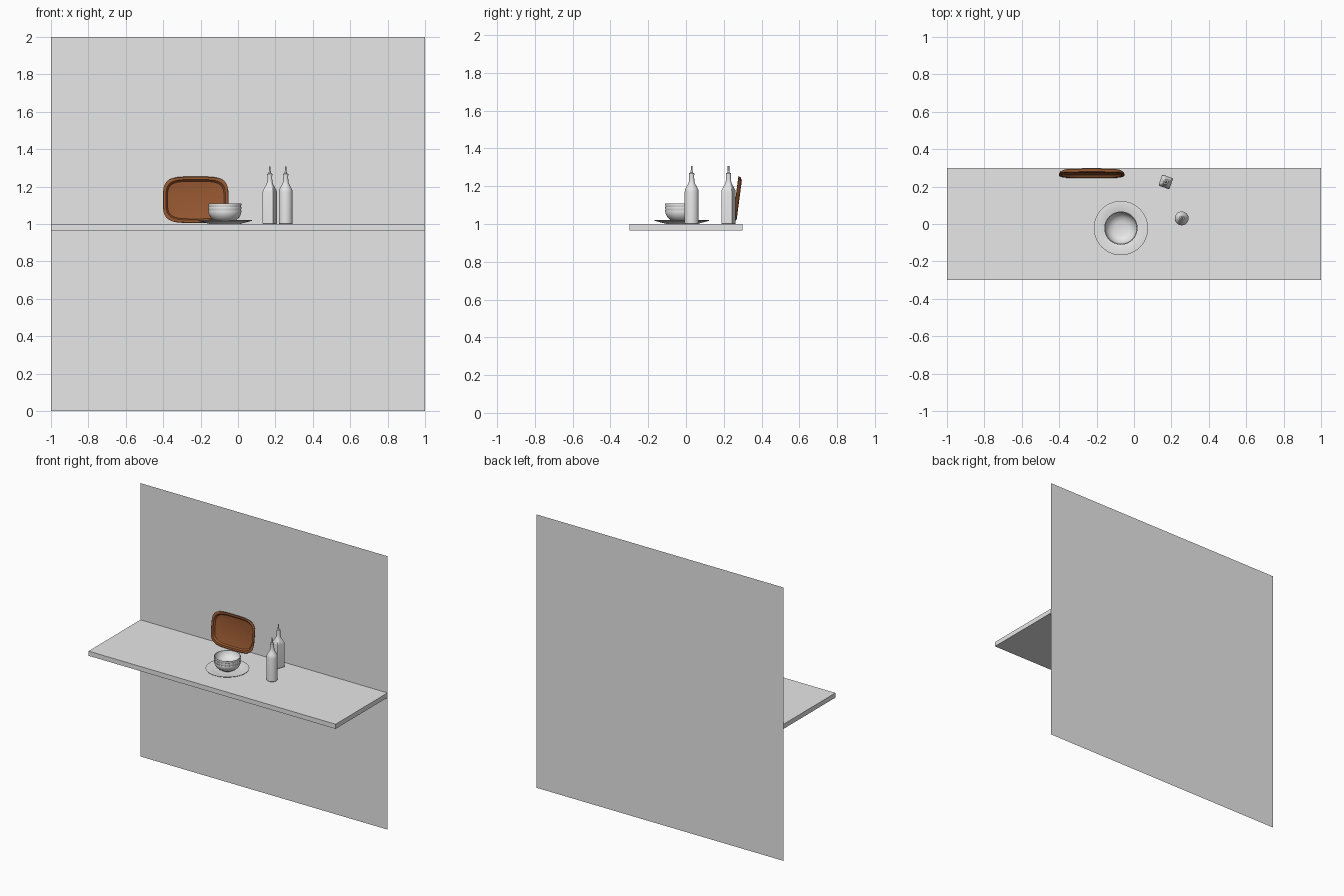
import bpy, bmesh, math
from mathutils import Matrix, Vector

cube = bpy.data.objects.get("Cube")
if cube:
    bpy.data.objects.remove(cube, do_unlink=True)


def material(name, rgb):
    m = bpy.data.materials.new(name)
    m.use_nodes = True
    m.diffuse_color = (*rgb, 1)
    m.node_tree.nodes["Principled BSDF"].inputs["Base Color"].default_value = (*rgb, 1)
    return m


GREY = material("light grey", (0.8, 0.8, 0.8))
BROWN = material("brown wood", (0.30, 0.095, 0.03))


def finish(name, bm, mat, matrix=Matrix(), smooth=True):
    bmesh.ops.recalc_face_normals(bm, faces=bm.faces)
    mesh = bpy.data.meshes.new(name)
    bm.to_mesh(mesh)
    bm.free()
    mesh.materials.append(mat)
    ob = bpy.data.objects.new(name, mesh)
    bpy.context.collection.objects.link(ob)
    ob.matrix_world = matrix
    if smooth:
        bpy.ops.object.select_all(action="DESELECT")
        ob.select_set(True)
        bpy.context.view_layer.objects.active = ob
        bpy.ops.object.shade_smooth_by_angle(angle=math.radians(35))
    return ob


def loft(name, rings, mat, matrix=Matrix(), steps=48):
    """Stack closed rings of (half width, half depth, height, squareness)."""
    bm = bmesh.new()
    loops = []
    for a, b, z, power in rings:
        loop = []
        for i in range(steps):
            t = math.tau * i / steps
            c, s = math.cos(t), math.sin(t)
            k = (abs(c) ** power + abs(s) ** power) ** (-1 / power)
            loop.append(bm.verts.new((a * c * k, b * s * k, z)))
        loops.append(loop)
    for lo, hi in zip(loops, loops[1:]):
        for i in range(steps):
            j = (i + 1) % steps
            bm.faces.new((lo[i], lo[j], hi[j], hi[i]))
    bm.faces.new(loops[0])
    bm.faces.new(loops[-1])
    return finish(name, bm, mat, matrix)


def lathe(name, profile, mat, place):
    return loft(name, [(r, r, z, 2) for r, z in profile], mat, Matrix.Translation(place))


# Wall sheet
bm = bmesh.new()
bmesh.ops.create_grid(bm, x_segments=1, y_segments=1, size=1)
finish("wall", bm, GREY, Matrix.Translation((0, 0.3, 1)) @ Matrix.Rotation(math.pi / 2, 4, "X"), False)

# Shelf board
bm = bmesh.new()
bmesh.ops.create_cube(bm, size=1, matrix=Matrix.Diagonal((2, 0.6, 0.034, 1)))
finish("shelf", bm, GREY, Matrix.Translation((0, 0, 0.983)), False)

# Plate with a wide shallow rim
DISH = Vector((-0.07, -0.022, 1))
lathe("plate", [(0.08, 0), (0.095, 0.004), (0.144, 0.017), (0.145, 0.02),
                (0.142, 0.021), (0.095, 0.009), (0.08, 0.007)], GREY, DISH)

# Stack of bowls, each nested in the one below
bowl = [(0.04, 0), (0.043, 0.004), (0.062, 0.013), (0.077, 0.027), (0.085, 0.042), (0.089, 0.06),
        (0.088, 0.063), (0.085, 0.062), (0.081, 0.046), (0.072, 0.03), (0.057, 0.017), (0.035, 0.009)]
for n in range(3):
    lathe(f"bowl_{n + 1}", bowl, GREY, DISH + Vector((0, 0, 0.009 + 0.0185 * n)))

# Round bottle
lathe("round_bottle", [(0.034, 0), (0.037, 0.003), (0.037, 0.17), (0.035, 0.182), (0.029, 0.195),
                       (0.02, 0.21), (0.0155, 0.222), (0.014, 0.235), (0.013, 0.255), (0.013, 0.262)],
      GREY, (0.255, 0.03, 1))

# Square bottle, its section turning round toward the neck
loft("square_bottle", [(0.028, 0.028, 0, 14), (0.031, 0.031, 0.003, 14), (0.031, 0.031, 0.172, 14),
                       (0.029, 0.029, 0.183, 10), (0.024, 0.024, 0.196, 5), (0.018, 0.018, 0.21, 3),
                       (0.015, 0.015, 0.222, 2), (0.013, 0.013, 0.24, 2), (0.013, 0.013, 0.262, 2)],
     GREY, Matrix.Translation((0.17, 0.225, 1)) @ Matrix.Rotation(math.radians(-20), 4, "Z"))

# Pourers: stopper and thin spout
for name, x, y in (("round_bottle", 0.255, 0.03), ("square_bottle", 0.17, 0.225)):
    lathe(name + "_pourer", [(0.014, 0.26), (0.014, 0.268), (0.007, 0.272), (0.005, 0.28), (0.004, 0.308)],
          GREY, (x, y, 1))

# Wooden tray leaning on the wall, hollow side forward
W, H = 0.175, 0.125
tray = [(W - 0.022, H - 0.022, 0, 4), (W - 0.006, H - 0.006, 0.008, 4), (W, H, 0.019, 4),
        (W - 0.003, H - 0.003, 0.021, 4), (W - 0.016, H - 0.016, 0.02, 4),
        (W - 0.024, H - 0.024, 0.008, 4), (W - 0.03, H - 0.03, 0.006, 4)]
loft("tray", tray, BROWN, Matrix.Translation((-0.226, 0.282, 1.127))
     @ Matrix.Rotation(math.radians(90 - 7.5), 4, "X"), 72)
